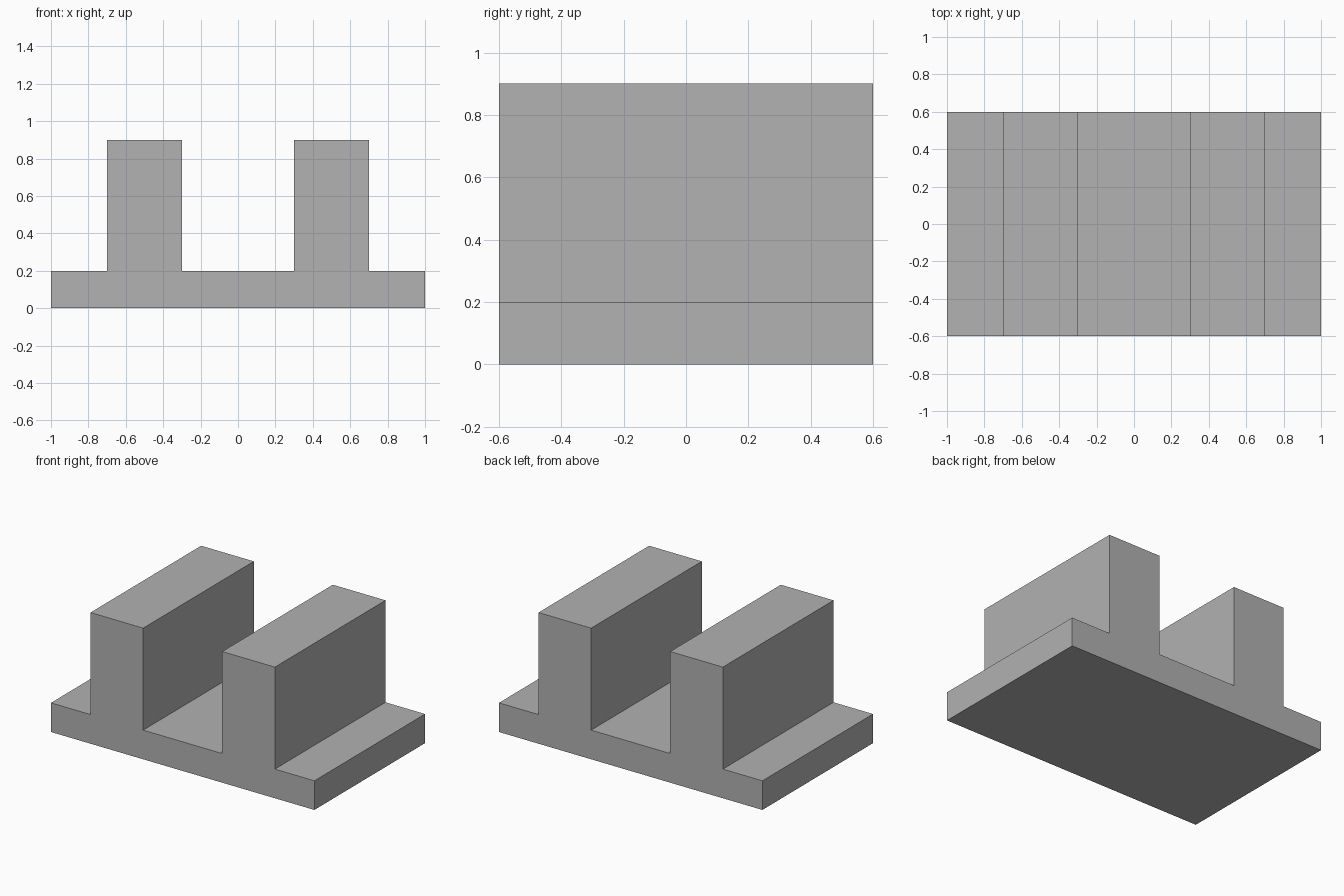
import bpy
import bmesh

cube = bpy.data.objects.get("Cube")
if cube:
    bpy.data.objects.remove(cube, do_unlink=True)

# Dimensions
HALF_WIDTH, DEPTH = 1.0, 1.2
BASE_TOP, RAIL_TOP = 0.2, 0.9
RAIL_INNER, RAIL_OUTER = 0.3, 0.7

# Single plain grey
grey = bpy.data.materials.new("plain grey")
grey.use_nodes = True
colour = (0.445, 0.445, 0.445, 1)
grey.diffuse_color = colour
grey.node_tree.nodes["Principled BSDF"].inputs["Base Color"].default_value = colour

# Right half of the cross-section, mirrored into a closed outline
half = [(HALF_WIDTH, 0), (HALF_WIDTH, BASE_TOP),
        (RAIL_OUTER, BASE_TOP), (RAIL_OUTER, RAIL_TOP),
        (RAIL_INNER, RAIL_TOP), (RAIL_INNER, BASE_TOP)]
outline = half + [(-x, z) for x, z in reversed(half)]

# Base plate with two rails, extruded from front to back
bm = bmesh.new()
front = bm.faces.new([bm.verts.new((x, -DEPTH / 2, z)) for x, z in outline])
result = bmesh.ops.extrude_face_region(bm, geom=[front], use_keep_orig=True)
back_verts = [g for g in result["geom"] if isinstance(g, bmesh.types.BMVert)]
bmesh.ops.translate(bm, verts=back_verts, vec=(0, DEPTH, 0))
bmesh.ops.recalc_face_normals(bm, faces=bm.faces)

mesh = bpy.data.meshes.new("railed_base")
bm.to_mesh(mesh)
bm.free()
mesh.materials.append(grey)
bpy.context.collection.objects.link(bpy.data.objects.new("railed_base", mesh))
